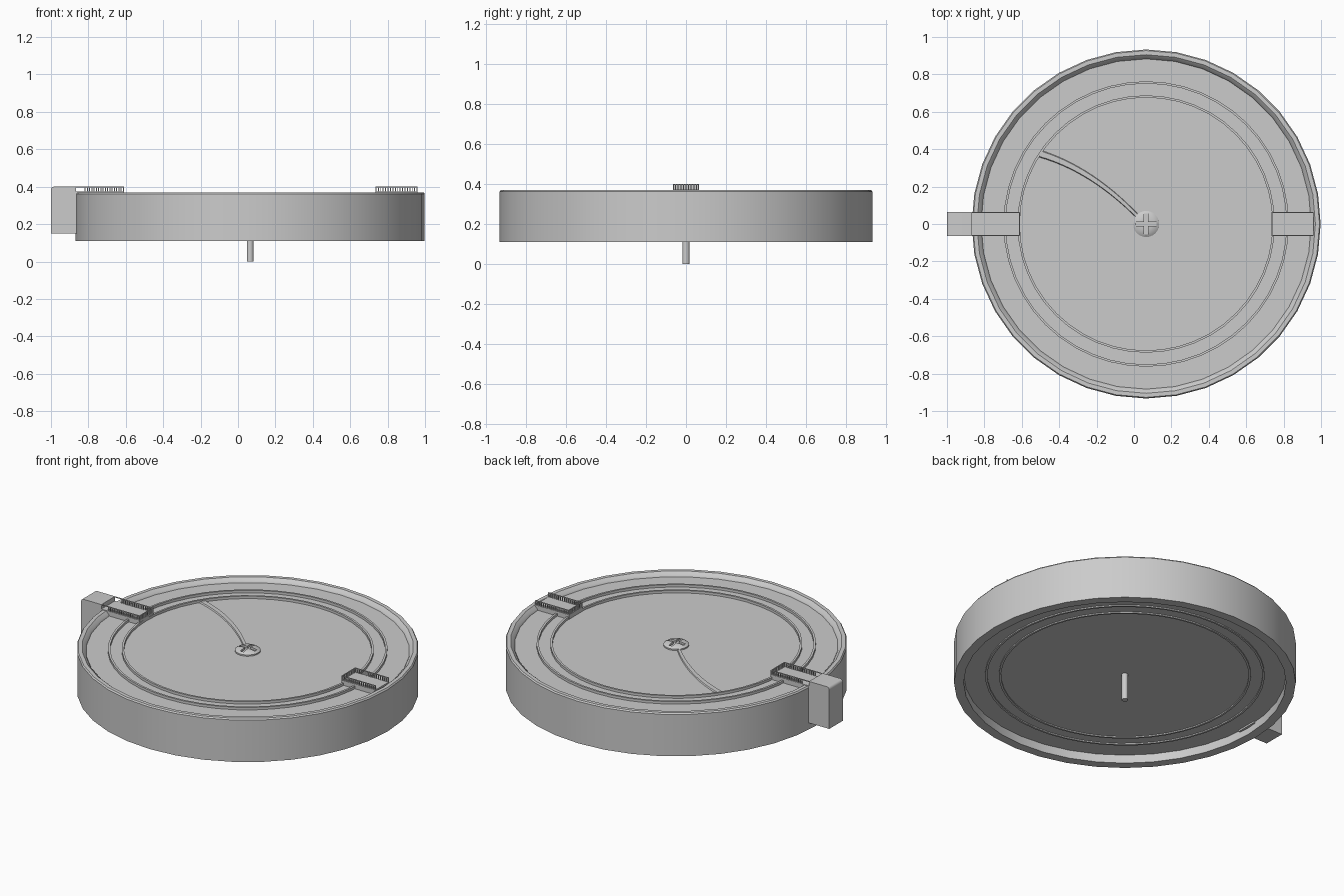
import bpy, bmesh, math
from mathutils import Vector

if "Cube" in bpy.data.objects:
    bpy.data.objects.remove(bpy.data.objects["Cube"])

CX = 0.065      # drum axis
SIDES = 36


def finish(name, bm, smooth=True):
    bmesh.ops.recalc_face_normals(bm, faces=bm.faces)
    me = bpy.data.meshes.new(name)
    bm.to_mesh(me)
    bm.free()
    ob = bpy.data.objects.new(name, me)
    bpy.context.collection.objects.link(ob)
    if smooth:
        bpy.ops.object.select_all(action='DESELECT')
        ob.select_set(True)
        bpy.context.view_layer.objects.active = ob
        bpy.ops.object.shade_smooth_by_angle(angle=math.radians(35))
    return ob


def lathe(name, profile, sides=SIDES, closed=True):
    """Spin (radius, z) points round the drum axis."""
    bm = bmesh.new()
    rings = []
    for i in range(sides):
        a = 2 * math.pi * i / sides
        rings.append([bm.verts.new((CX + r * math.cos(a), r * math.sin(a), z)) for r, z in profile])
    n = len(profile)
    for i in range(sides):
        p, q = rings[i], rings[(i + 1) % sides]
        for j in range(n if closed else n - 1):
            k = (j + 1) % n
            bm.faces.new((p[j], q[j], q[k], p[k]))
    if not closed:
        bm.faces.new([r[0] for r in rings])
        bm.faces.new([r[-1] for r in rings])
    return finish(name, bm)


def add_box(bm, x0, x1, y0, y1, z0, z1):
    vs = bmesh.ops.create_cube(bm, size=1)['verts']
    for v in vs:
        v.co = Vector(((x0, x1)[v.co.x > 0], (y0, y1)[v.co.y > 0], (z0, z1)[v.co.z > 0]))


# Outer rim, face plate and bottom pin
lathe("rim", [(.88, .11), (.933, .11), (.933, .362), (.927, .37), (.905, .37), (.888, .355), (.88, .34)])
lathe("face_plate", [(.89, .16), (.89, .345)], closed=False)
lathe("bottom_pin", [(.018, 0), (.018, .17)], 16, False)

# Thin ridges, on the top face and underneath
for name, r in (("inner_ridge", .682), ("outer_ridge", .757)):
    for side, z0, z1 in (("top", .34, .36), ("bottom", .153, .165)):
        lathe(name + "_" + side, [(r - .006, z0), (r + .006, z0), (r + .006, z1), (r - .006, z1)], 48)

# Screw head with a cross slot
head = lathe("screw_head", [(.07, .34), (.07, .353), (.055, .363), (.03, .367)], 24, False)
bm = bmesh.new()
add_box(bm, CX - .055, CX + .055, -.011, .011, .354, .4)
slot_a = finish("slot_cutter_a", bm, False)
bm = bmesh.new()
add_box(bm, CX - .011, CX + .011, -.055, .055, .354, .4)
slot_b = finish("slot_cutter_b", bm, False)
for cutter in (slot_a, slot_b):
    mod = head.modifiers.new("slot", 'BOOLEAN')
    mod.operation = 'DIFFERENCE'
    mod.object = cutter
    cutter.hide_render = True
    cutter.hide_set(True)

# Curved pointer, widening towards the tip
p0, p1, p2 = Vector((.03, .03)), Vector((-.22, .29)), Vector((-.50, .375))
bm = bmesh.new()
rows = []
for i in range(15):
    t = i / 14
    p = p0 * (1 - t) ** 2 + p1 * 2 * t * (1 - t) + p2 * t * t
    d = ((p1 - p0) * (1 - t) + (p2 - p1) * t).normalized()
    n = Vector((-d.y, d.x)) * (.011 + .01 * t)
    rows.append([bm.verts.new((p.x + n.x * s, p.y + n.y * s, z))
                 for s, z in ((-1, .342), (-.7, .352), (.7, .352), (1, .342))])
for a, b in zip(rows, rows[1:]):
    for j in range(4):
        k = (j + 1) % 4
        bm.faces.new((a[j], a[k], b[k], b[j]))
bm.faces.new(rows[0])
bm.faces.new(rows[-1])
finish("pointer", bm)

# Side block passing through the rim
bm = bmesh.new()
add_box(bm, -1, -.865, -.065, .065, .15, .40)
edges = [e for e in bm.edges if all(v.co.x < -.9 for v in e.verts) or all(v.co.z > .3 for v in e.verts)]
edges = [e for e in edges if all(v.co.x < -.9 and v.co.z > .3 for v in e.verts)]
bmesh.ops.bevel(bm, geom=edges, offset=.015, segments=3, affect='EDGES', profile=.5)
add_box(bm, -.87, -.80, -.065, .065, .15, .365)
finish("side_block", bm)


def strap(name, x0, x1, comb0, comb1, end):
    """Flat pad edged on three sides with a fine comb under a thin rail."""
    bm = bmesh.new()
    add_box(bm, x0, x1, -.065, .065, .34, .373)
    finish(name + "_pad", bm, False)
    bm = bmesh.new()
    w = .0025
    count = 18
    for s in (-1, 1):
        y = s * (.065 - w)
        add_box(bm, x0, x1, y - w, y + w, .396, .40)
        for i in range(count):
            x = comb0 + w + (comb1 - comb0 - 2 * w) * i / (count - 1)
            add_box(bm, x - w, x + w, y - w, y + w, .37, .398)
    add_box(bm, end - w, end + w, -.065, .065, .396, .40)
    for i in range(1, 10):
        y = -.065 + .013 * i
        add_box(bm, end - w, end + w, y - w, y + w, .37, .398)
    finish(name + "_comb", bm, False)


strap("left_strap", -.87, -.61, -.82, -.61, -.6125)
strap("right_strap", .735, .96, .735, .96, .7375)
